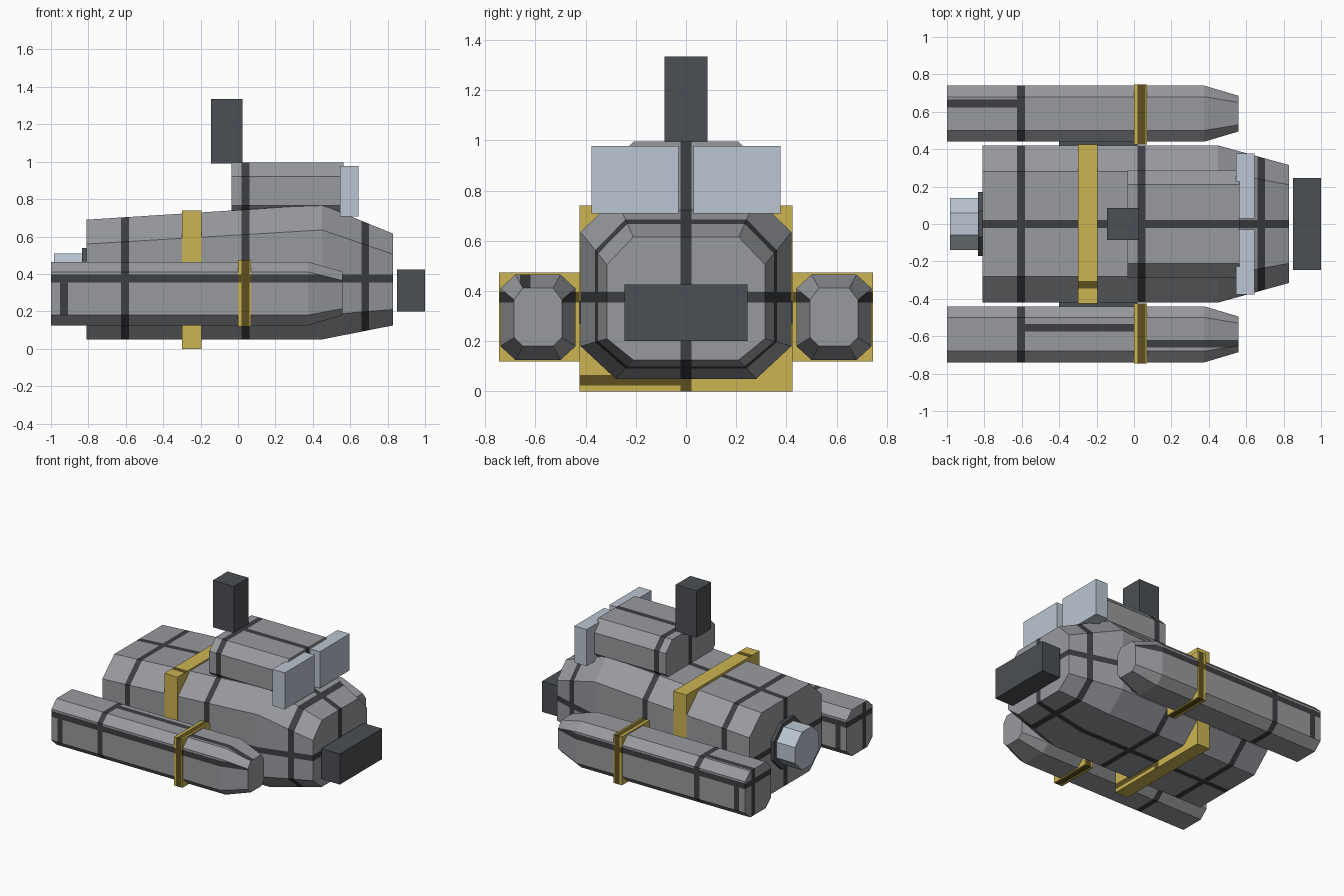
import bpy, bmesh, math
from mathutils import Vector

if "Cube" in bpy.data.objects:
    bpy.data.objects.remove(bpy.data.objects["Cube"])


def material(name, r, g, b):
    m = bpy.data.materials.new(name)
    lin = [((c / 255 + 0.055) / 1.055) ** 2.4 for c in (r, g, b)]
    m.diffuse_color = (*lin, 1)
    m.use_nodes = True
    m.node_tree.nodes["Principled BSDF"].inputs["Base Color"].default_value = m.diffuse_color
    return m


GREY = material("hull grey", 152, 154, 158)
LINE = material("panel line dark", 60, 62, 65)
YELLOW = material("band yellow", 204, 180, 82)
YLINE = material("band line dark yellow", 92, 79, 32)
DARK = material("dark metal", 75, 79, 83)
PALE = material("pale blue grey", 187, 198, 210)
HALF = 0.021  # half width of a panel line


def finish(name, bm, mats, stripes=()):
    """Cut panel lines into the surface, colour them and make the object.
    A stripe is (axis, centre, test(face centre, normal))."""
    bmesh.ops.recalc_face_normals(bm, faces=bm.faces[:])
    for axis, centre, _ in stripes:
        no = Vector((0, 0, 0))
        no[axis] = 1
        for side in (-HALF, HALF):
            bmesh.ops.bisect_plane(bm, geom=bm.verts[:] + bm.edges[:] + bm.faces[:],
                                   plane_co=no * (centre + side), plane_no=no, dist=1e-5)
    bm.normal_update()
    for f in bm.faces:
        c, n = f.calc_center_median(), f.normal
        if any(abs(c[a] - p) < HALF and test(c, n) for a, p, test in stripes):
            f.material_index = 1
    me = bpy.data.meshes.new(name)
    bm.to_mesh(me)
    bm.free()
    for m in mats:
        me.materials.append(m)
    ob = bpy.data.objects.new(name, me)
    bpy.context.collection.objects.link(ob)
    return ob


def box(name, x, y, z, mats, stripes=()):
    bm = bmesh.new()
    bmesh.ops.create_cube(bm, size=1)
    for v in bm.verts:
        v.co = [r[0] if k < 0 else r[1] for k, r in zip(v.co, (x, y, z))]
    return finish(name, bm, mats, stripes)


def loft(name, sections, yc, mats, stripes=()):
    """Chamfered body along x; section = x, half width, half flat width, four heights."""
    bm = bmesh.new()
    rings = []
    for x, hy, fy, z0, z1, z2, z3 in sections:
        pts = [(-fy, z0), (fy, z0), (hy, z1), (hy, z2), (fy, z3), (-fy, z3), (-hy, z2), (-hy, z1)]
        rings.append([bm.verts.new((x, yc + y, z)) for y, z in pts])
    for a, b in zip(rings, rings[1:]):
        for i in range(8):
            j = (i + 1) % 8
            bm.faces.new((a[i], a[j], b[j], b[i]))
    bm.faces.new(rings[0])
    bm.faces.new(rings[-1])
    return finish(name, bm, mats, stripes)


def octagon(name, x0, x1, zc, apothem, mat):
    r = apothem / math.cos(math.pi / 8)
    bm = bmesh.new()
    ends = [[bm.verts.new((x, r * math.cos(a), zc + r * math.sin(a)))
             for a in [math.pi / 8 + i * math.pi / 4 for i in range(8)]] for x in (x0, x1)]
    for i in range(8):
        j = (i + 1) % 8
        bm.faces.new((ends[0][i], ends[0][j], ends[1][j], ends[1][i]))
    for e in ends:
        bm.faces.new(e)
    return finish(name, bm, [mat])


# rules for where a panel line may run
around = lambda c, n: abs(n.x) < 0.8
not_side = lambda c, n: abs(n.y) < 0.5
upright = lambda c, n: abs(n.z) < 0.5

# main hull
loft("main_hull", [(-0.81, 0.42, 0.28, 0.05, 0.18, 0.56, 0.69),
                   (0.45, 0.42, 0.28, 0.05, 0.18, 0.635, 0.77),
                   (0.83, 0.315, 0.21, 0.125, 0.21, 0.505, 0.615)], 0, [GREY, LINE],
     [(0, -0.605, around), (0, 0.04, around), (0, 0.68, around),
      (1, 0, not_side), (2, 0.375, upright)])

# upper cabin
loft("cabin", [(x, 0.285, 0.21, 0.69, 0.765, 0.92, 0.995) for x in (-0.035, 0.565)], 0,
     [GREY, LINE], [(0, 0.04, around), (1, 0, not_side)])

# yellow band around the hull
box("hull_band", (-0.3, -0.195), (-0.425, 0.425), (0, 0.74), [YELLOW, YLINE],
    [(1, -0.325, lambda c, n: n.z > 0.9),
     (1, 0, lambda c, n: abs(n.x) > 0.9 and c.z < 0.1),
     (2, 0.045, lambda c, n: n.x > 0.9 and c.y < 0)])

for s, side in ((-1, "right"), (1, "left")):
    # side pod, with lines differing on the two tops
    stripes = [(0, -0.605, around), (2, 0.375, lambda c, n: upright(c, n) and n.x < 0.9),
               (0, -0.93, lambda c, n: abs(n.y) > 0.9 and c.z < 0.375),
               (1, s * 0.645, lambda c, n: n.x < -0.9)]
    if s > 0:
        stripes.append((1, 0.645, lambda c, n: n.z > 0.9 and c.x < -0.6))
    else:
        stripes.append((1, -0.555, lambda c, n: n.z > 0.9 and -0.6 < c.x < 0.03))
        stripes.append((0, 0.04, around))
        stripes.append((1, -0.64, lambda c, n: n.z > 0.9 and c.x > 0.03))
    loft(side + "_pod", [(-1, 0.15, 0.09, 0.125, 0.18, 0.41, 0.465),
                         (0.375, 0.15, 0.09, 0.125, 0.18, 0.41, 0.465),
                         (0.56, 0.095, 0.06, 0.18, 0.215, 0.365, 0.412)],
         s * 0.59, [GREY, LINE], stripes)
    # yellow clamp around the pod
    box(side + "_pod_band", (0, 0.07), sorted((s * 0.425, s * 0.745)), (0.118, 0.474),
        [YELLOW, YLINE], [(0, 0.04, around), (2, 0.375, upright)])
    # strut joining pod and hull
    box(side + "_strut", (-0.4, 0.02), sorted((s * 0.4, s * 0.46)), (0.27, 0.36), [DARK])
    # window block
    box(side + "_window", (0.545, 0.645), sorted((s * 0.03, s * 0.377)), (0.708, 0.977), [PALE])

# mast, nose block and rear thruster
box("mast", (-0.145, 0.025), (-0.085, 0.085), (0.99, 1.335), [DARK])
box("nose_block", (0.85, 1.0), (-0.245, 0.245), (0.2, 0.425), [DARK])
octagon("thruster_ring", -0.835, -0.8, 0.37, 0.17, DARK)
octagon("thruster_nozzle", -0.985, -0.83, 0.37, 0.14, PALE)
